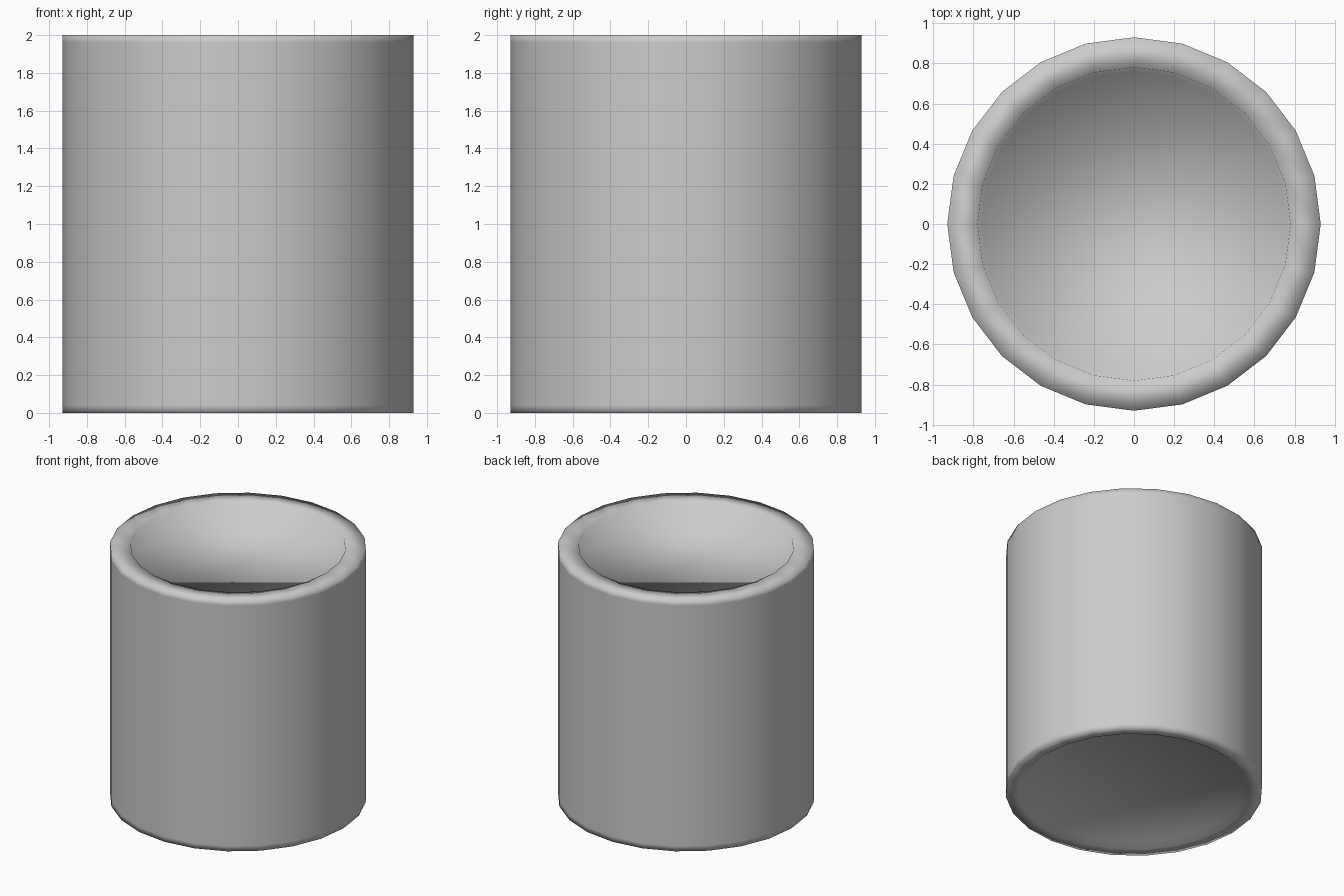
import bpy, bmesh, math

if "Cube" in bpy.data.objects:
    bpy.data.objects.remove(bpy.data.objects["Cube"])

SIDES = 24


def lathe(name, profile):
    """Turn (radius, z) points round z and cap both ends with flat discs."""
    bm = bmesh.new()
    rings = []
    for r, z in profile:
        rings.append([bm.verts.new((r * math.cos(2 * math.pi * i / SIDES),
                                    r * math.sin(2 * math.pi * i / SIDES), z))
                      for i in range(SIDES)])
    for low, high in zip(rings, rings[1:]):
        for i in range(SIDES):
            j = (i + 1) % SIDES
            bm.faces.new((low[i], low[j], high[j], high[i]))
    bm.faces.new(list(reversed(rings[0])))
    bm.faces.new(rings[-1])
    bmesh.ops.recalc_face_normals(bm, faces=bm.faces)
    for f in bm.faces:
        f.smooth = True
    mesh = bpy.data.meshes.new(name)
    bm.to_mesh(mesh)
    bm.free()
    obj = bpy.data.objects.new(name, mesh)
    bpy.context.collection.objects.link(obj)
    return obj


# Round drum: recessed base, straight side with support loops, rim, shallow recessed top
lathe("drum_body", [
    (0.79, 0.04), (0.84, 0.0), (0.93, 0.0), (0.93, 0.04),
    (0.93, 1.96), (0.93, 2.0),
    (0.78, 2.0), (0.762, 1.897),
])
